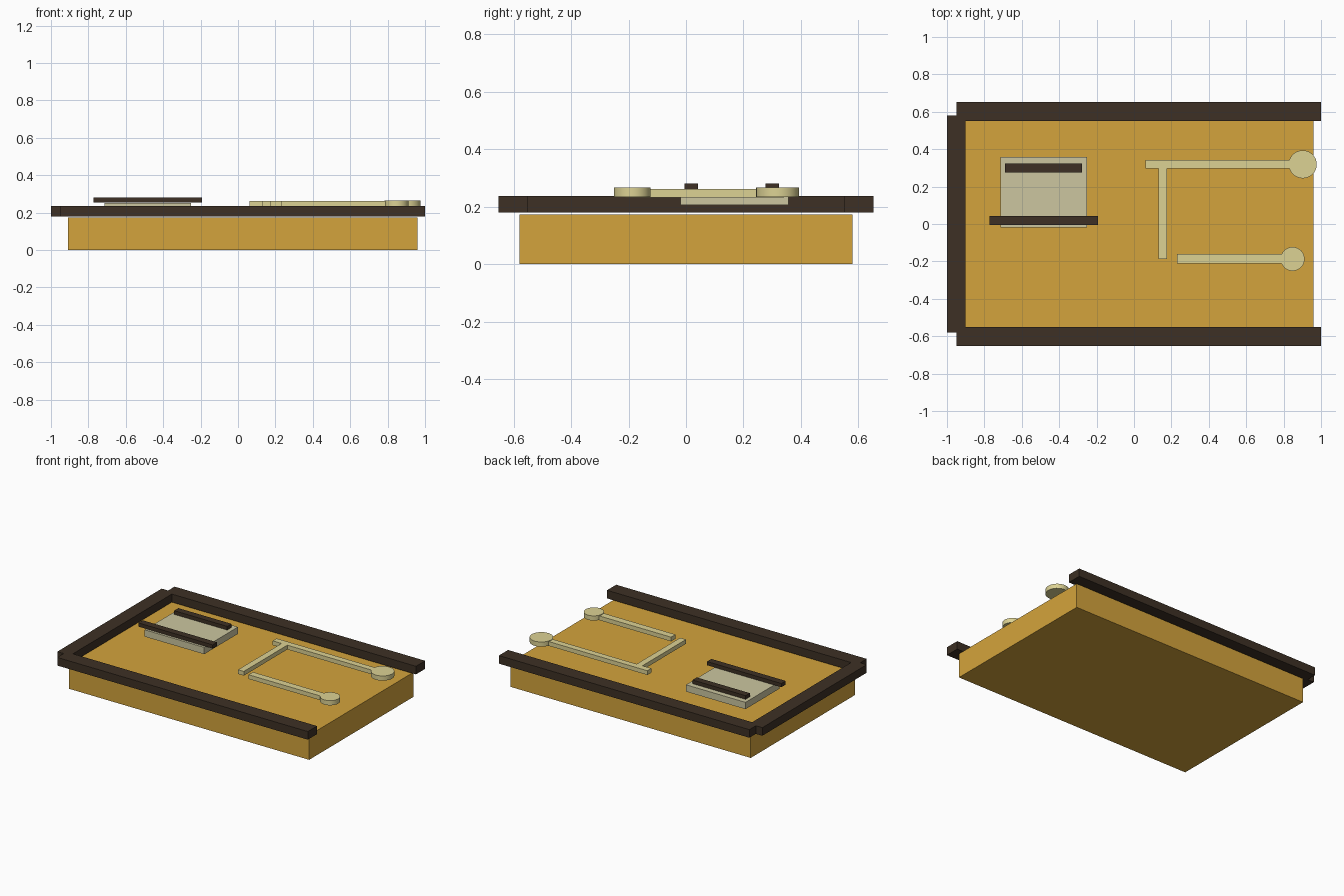
import bpy

if "Cube" in bpy.data.objects:
    bpy.data.objects.remove(bpy.data.objects["Cube"])


def material(name, color):
    m = bpy.data.materials.new(name)
    m.diffuse_color = (*color, 1)
    m.use_nodes = True
    m.node_tree.nodes["Principled BSDF"].inputs["Base Color"].default_value = m.diffuse_color
    return m


AMBER = material("amber", (0.658, 0.371, 0.045))
DARK = material("dark_brown", (0.047, 0.030, 0.018))
CREAM = material("cream", (0.716, 0.644, 0.296))
STONE = material("pale_stone", (0.604, 0.565, 0.352))


def finish(name, mat):
    ob = bpy.context.object
    ob.name = ob.data.name = name
    ob.data.materials.append(mat)
    return ob


def box(name, mat, x, y, z):
    """Box from (min, max) ranges on each axis."""
    bpy.ops.mesh.primitive_cube_add(size=1, location=[sum(r) / 2 for r in (x, y, z)])
    ob = finish(name, mat)
    ob.scale = [r[1] - r[0] for r in (x, y, z)]
    bpy.ops.object.transform_apply(location=False, rotation=False, scale=True)
    return ob


def disc(name, mat, x, y, radius, z):
    bpy.ops.mesh.primitive_cylinder_add(vertices=32, radius=radius, depth=z[1] - z[0],
                                        location=(x, y, sum(z) / 2))
    finish(name, mat)
    bpy.ops.object.shade_smooth_by_angle()


# Main slab
box("base_slab", AMBER, (-0.91, 0.96), (-0.58, 0.58), (0, 0.173))

# Raised rim, open on the right
RIM_Z = (0.18, 0.237)
box("rim_front", DARK, (-0.95, 1.0), (-0.652, -0.55), RIM_Z)
box("rim_back", DARK, (-0.95, 1.0), (0.55, 0.652), RIM_Z)
box("rim_left", DARK, (-1.0, -0.90), (-0.58, 0.58), RIM_Z)

# Panel with two dark bars
box("panel", STONE, (-0.713, -0.25), (-0.019, 0.357), (0.205, 0.253))
BAR_Z = (0.255, 0.281)
box("panel_bar_front", DARK, (-0.772, -0.193), (-0.006, 0.042), BAR_Z)
box("panel_bar_back", DARK, (-0.69, -0.277), (0.276, 0.323), BAR_Z)

# Raised paths ending in round pads
PATH_Z = (0.232, 0.262)
PAD_Z = (0.233, 0.266)
box("path_back", CREAM, (0.062, 0.85), (0.297, 0.341), PATH_Z)
box("path_cross", CREAM, (0.131, 0.176), (-0.187, 0.31), PATH_Z)
box("path_front", CREAM, (0.229, 0.81), (-0.21, -0.161), PATH_Z)
disc("pad_back", CREAM, 0.902, 0.319, 0.075, PAD_Z)
disc("pad_front", CREAM, 0.848, -0.187, 0.064, PAD_Z)
